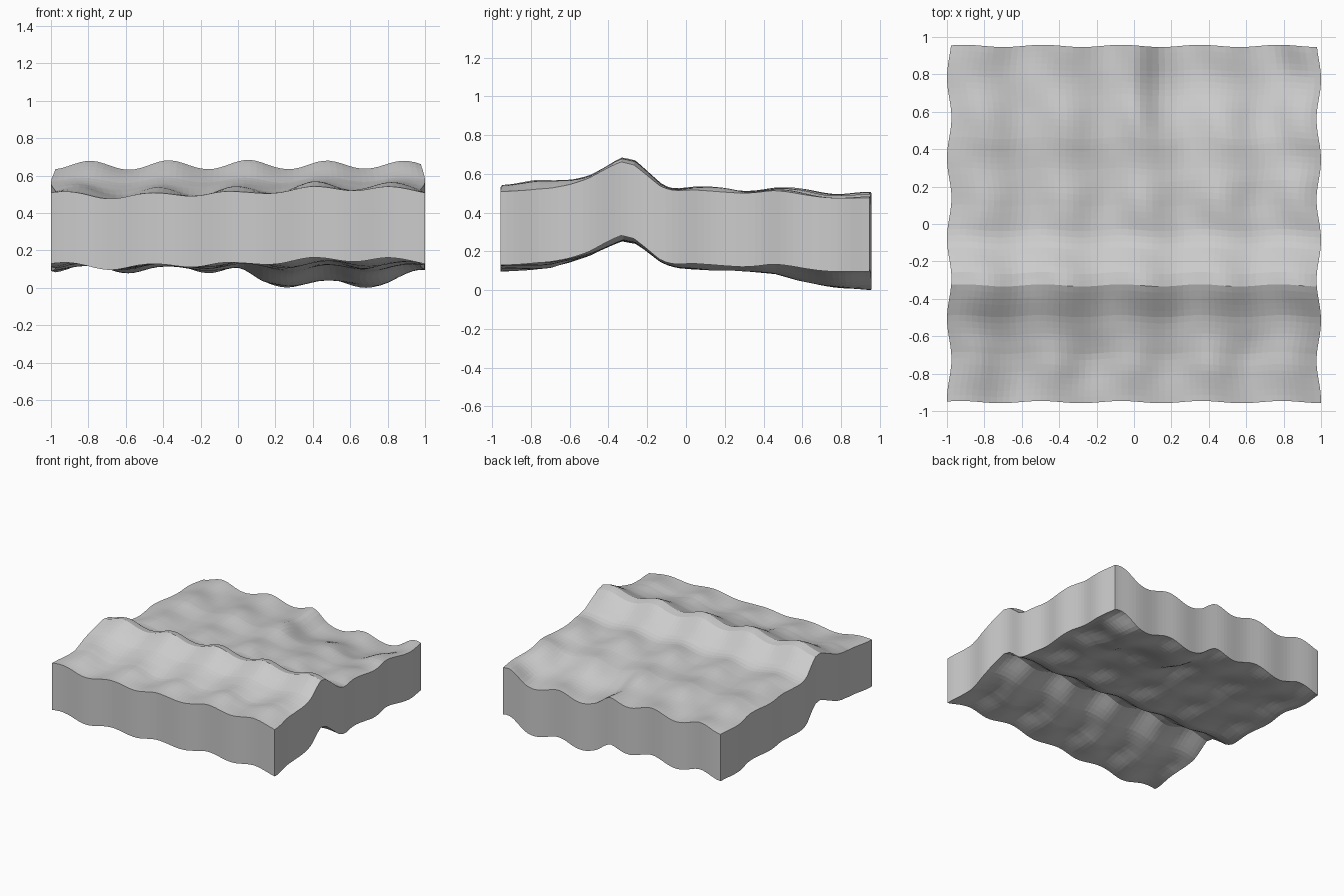
import bpy, bmesh, math
from mathutils import Vector, noise

if "Cube" in bpy.data.objects:
    bpy.data.objects.remove(bpy.data.objects["Cube"])

THICK = 0.38
NX, NY = 60, 58
WAVE = 2 * math.pi / 0.43

# Average height of the surface from front (y=-0.95) to back (y=0.95)
RIDGE = [(-1.0, .508), (-.8, .512), (-.7, .518), (-.6, .542), (-.5, .572), (-.4, .618),
         (-.33, .648), (-.26, .636), (-.19, .585), (-.12, .53), (-.05, .508),
         (.1, .499), (.3, .497), (.45, .504), (.7, .486), (1.0, .472)]
# Lengthwise tilt measured along the front edge
FRONT = [(-1, .0), (-.75, -.018), (0, -.005), (.4, .022), (.8, .022), (1, .01)]


def lerp(table, t):
    for (a, u), (b, v) in zip(table, table[1:]):
        if t <= b:
            return u + (v - u) * max(0, (t - a) / (b - a))
    return table[-1][1]


def smooth(a, b, t):
    t = min(1, max(0, (t - a) / (b - a)))
    return t * t * (3 - 2 * t)


def height(x, y):
    # main ridge running across the slab
    z = lerp(RIDGE, y)
    # front tilt fading toward the ridge
    z += lerp(FRONT, x) * (1 - smooth(-.8, -.4, y))
    # rows of ripples, drifting sideways only in front of the ridge
    px = WAVE * (x - .05 - .13 * min(0, y + .32))
    py = WAVE * (y + .32)
    z += .018 * math.cos(px) + .006 * math.cos(px) * math.cos(py) + .005 * math.cos(py + .6 * math.sin(px))
    # sunken area at the back right
    dip = smooth(-.02, .16, x) * (1 - .85 * smooth(.76, 1.0, x)) * smooth(.2, .85, y)
    z -= .078 * dip
    z += .007 * noise.noise(Vector((x * 5, y * 5, 3.1)))
    return z


# Rippled top sheet with wavy outline
bm = bmesh.new()
bmesh.ops.create_grid(bm, x_segments=NX, y_segments=NY, size=1)
for v in bm.verts:
    x, y = v.co.x, v.co.y * .952
    z = height(x, y)
    sx = .012 * math.cos(WAVE * (y + .08)) - .012
    v.co = (x * (1 + sx), y + .006 * math.cos(WAVE * x + 1), z)

# Drop a copy straight down to form walls and matching underside
res = bmesh.ops.extrude_face_region(bm, geom=bm.faces[:], use_keep_orig=True)
low = [g for g in res["geom"] if isinstance(g, bmesh.types.BMVert)]
bmesh.ops.translate(bm, verts=low, vec=(0, 0, -THICK))
bmesh.ops.recalc_face_normals(bm, faces=bm.faces[:])

# Stand on the ground
base = min(v.co.z for v in bm.verts)
bmesh.ops.translate(bm, verts=bm.verts[:], vec=(0, 0, -base))

mesh = bpy.data.meshes.new("terrain_slab")
bm.to_mesh(mesh)
bm.free()
slab = bpy.data.objects.new("terrain_slab", mesh)
bpy.context.collection.objects.link(slab)
